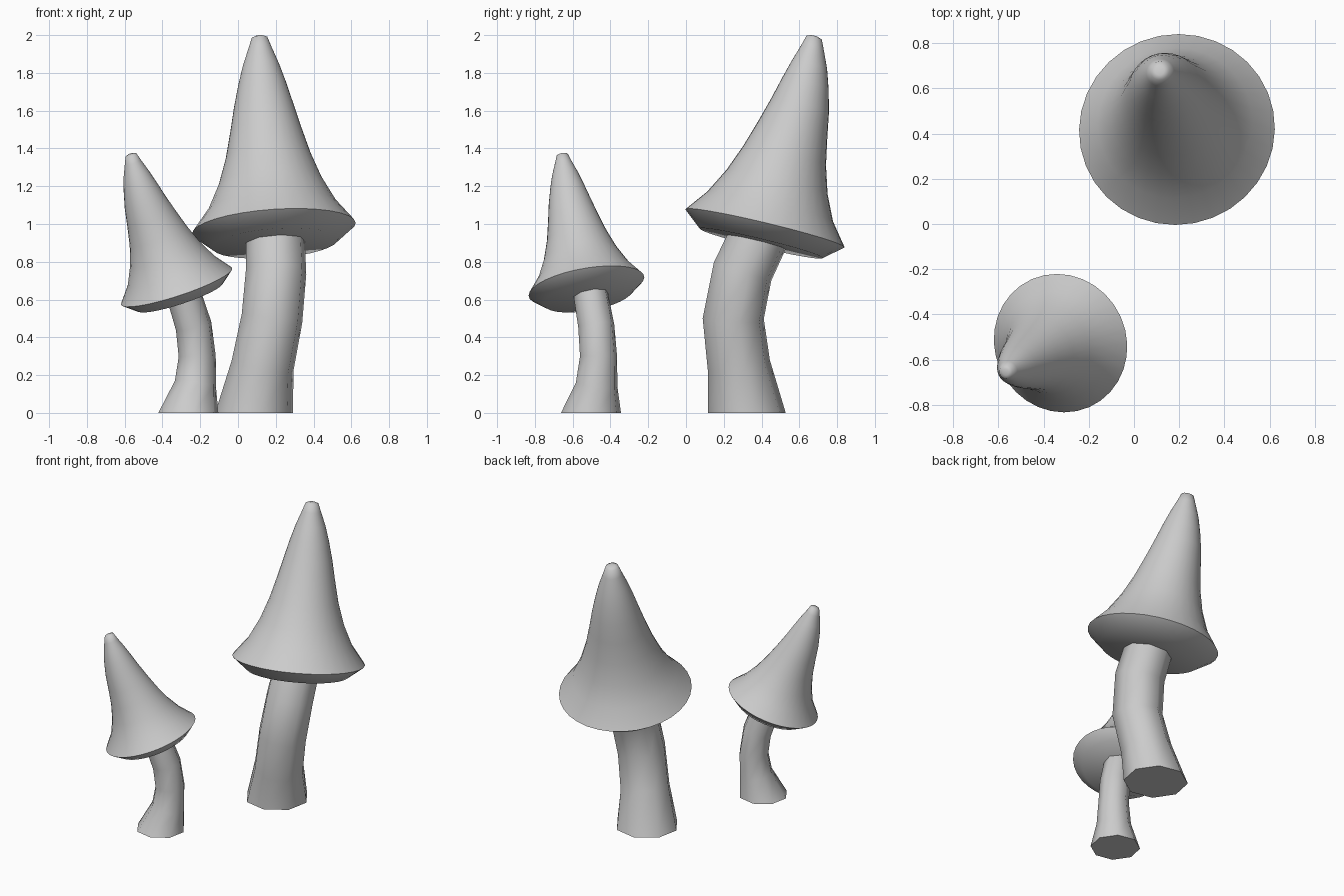
import bpy, bmesh, math
from mathutils import Vector

if "Cube" in bpy.data.objects:
    bpy.data.objects.remove(bpy.data.objects["Cube"])

# cap profile: (radius, distance along axis, bend toward the lean side)
CAP = [(0.335, -0.082, 0), (0.434, 0, 0), (0.343, 0.118, 0), (0.275, 0.255, 0.005),
       (0.225, 0.40, 0.012), (0.187, 0.55, 0.022), (0.157, 0.68, 0.03),
       (0.126, 0.80, 0.03), (0.096, 0.90, 0.028), (0.062, 0.99, 0.023),
       (0.042, 1.045, 0.018), (0.02, 1.054, 0.016)]


def skin(name, rings, angle):
    """Join rings of points into a closed, smooth-shaded tube."""
    bm = bmesh.new()
    loops = [[bm.verts.new(p) for p in ring] for ring in rings]
    n = len(loops[0])
    for a, b in zip(loops, loops[1:]):
        for i in range(n):
            j = (i + 1) % n
            bm.faces.new((a[i], a[j], b[j], b[i]))
    bm.faces.new(loops[0][::-1])
    bm.faces.new(loops[-1])
    bmesh.ops.recalc_face_normals(bm, faces=bm.faces)
    mesh = bpy.data.meshes.new(name)
    bm.to_mesh(mesh)
    bm.free()
    ob = bpy.data.objects.new(name, mesh)
    bpy.context.collection.objects.link(ob)
    bpy.context.view_layer.objects.active = ob
    ob.select_set(True)
    bpy.ops.object.shade_smooth_by_angle(angle=math.radians(angle))
    ob.select_set(False)


def ring(center, axis, radius, sides, phase=0):
    u = Vector((0, 1, 0)).cross(axis).normalized()
    v = axis.cross(u)
    angles = [2 * math.pi * (i + phase) / sides for i in range(sides)]
    return [center + radius * (u * math.cos(a) + v * math.sin(a)) for a in angles]


def cap(name, center, lean, scale):
    axis = Vector(lean).normalized()
    side = Vector((lean[0], lean[1], 0))
    side = (side - axis * side.dot(axis)).normalized()
    skin(name, [ring(Vector(center) + scale * (axis * t + side * bend), axis, r * scale, 32)
                for r, t, bend in CAP], 60)


def stem(name, path):
    pts = [Vector(p[:3]) for p in path]
    rings = []
    for i, p in enumerate(path):
        axis = Vector((0, 0, 1))  # the foot is cut level with the ground
        if i:
            axis = (pts[min(i + 1, len(pts) - 1)] - pts[i - 1]).normalized()
        rings.append(ring(pts[i], axis, p[3], 8, 0.25))
    skin(name, rings, 50)


# large mushroom
cap("large_cap", (0.19, 0.418, 0.977), (-0.07, 0.24, 1.0), 1.0)
stem("large_stem", [(0.085, 0.322, 0, 0.21), (0.13, 0.28, 0.25, 0.169),
                    (0.18, 0.25, 0.5, 0.165), (0.202, 0.30, 0.75, 0.163),
                    (0.197, 0.40, 0.96, 0.158)])

# small mushroom
cap("small_cap", (-0.325, -0.527, 0.67), (-0.33, -0.175, 1.0), 0.715)
stem("small_stem", [(-0.263, -0.503, 0, 0.162), (-0.225, -0.473, 0.15, 0.113),
                    (-0.216, -0.463, 0.3, 0.1), (-0.235, -0.475, 0.46, 0.098),
                    (-0.298, -0.51, 0.66, 0.093)])
